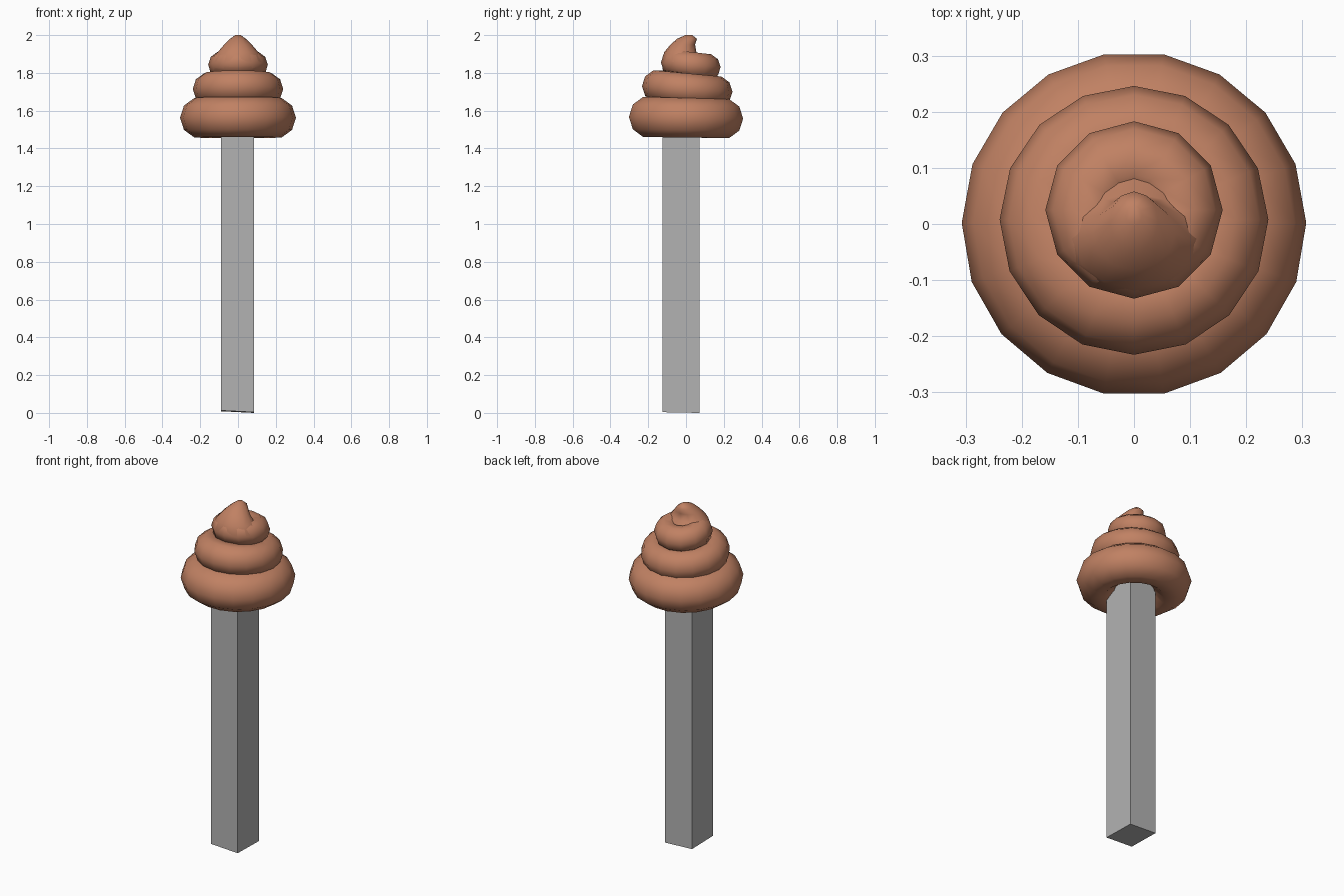
import bpy, bmesh
from math import sin, cos, tau, radians

if "Cube" in bpy.data.objects:
    bpy.data.objects.remove(bpy.data.objects["Cube"])


def material(name, color):
    mat = bpy.data.materials.new(name)
    mat.use_nodes = True
    mat.diffuse_color = (*color, 1)
    mat.node_tree.nodes["Principled BSDF"].inputs["Base Color"].default_value = (*color, 1)
    return mat


brown = material("warm brown", (0.53, 0.22, 0.125))
grey = material("post grey", (0.45, 0.45, 0.45))


def add_object(name, bm, mat, smooth):
    bmesh.ops.recalc_face_normals(bm, faces=bm.faces)
    mesh = bpy.data.meshes.new(name)
    bm.to_mesh(mesh)
    bm.free()
    mesh.materials.append(mat)
    obj = bpy.data.objects.new(name, mesh)
    bpy.context.collection.objects.link(obj)
    if smooth:
        mesh.shade_smooth()
    return obj


def bridge(bm, a, b):
    n = len(a)
    for i in range(n):
        j = (i + 1) % n
        bm.faces.new((a[i], a[j], b[j], b[i]))


def coil(name, cy, radius, front, back, segments, sides=10):
    """Tilted ring; front and back are (height, tube radius)."""
    bm = bmesh.new()
    loops = []
    for i in range(segments):
        t = tau * i / segments
        k = (sin(t) + 1) / 2
        z, r = (f + (b - f) * k for f, b in zip(front, back))
        loop = []
        for j in range(sides):
            a = tau * j / sides
            d = radius + r * cos(a)
            loop.append(bm.verts.new((d * cos(t), cy + d * sin(t), z + r * sin(a))))
        loops.append(loop)
    for i in range(segments):
        bridge(bm, loops[i], loops[(i + 1) % segments])
    return add_object(name, bm, brown, True)


# Stacked swirl, each coil rising toward the front
coil("lower_coil", 0.002, 0.197, (1.567, 0.112), (1.558, 0.108), 18)
coil("middle_coil", 0.008, 0.153, (1.730, 0.088), (1.700, 0.085), 16)
coil("upper_coil", 0.025, 0.086, (1.855, 0.072), (1.830, 0.072), 12)

# Curled tip: oval sections as (height, y centre, x radius, y radius)
sections = [
    (1.80, 0.020, 0.145, 0.140),
    (1.86, 0.000, 0.142, 0.130),
    (1.91, -0.030, 0.107, 0.085),
    (1.95, -0.017, 0.073, 0.065),
    (1.98, 0.005, 0.043, 0.053),
    (2.00, 0.015, 0.014, 0.018),
]
bm = bmesh.new()
loops = [[bm.verts.new((rx * cos(tau * i / 12), cy + ry * sin(tau * i / 12), z))
          for i in range(12)] for z, cy, rx, ry in sections]
for a, b in zip(loops, loops[1:]):
    bridge(bm, a, b)
bm.faces.new(loops[0])
bm.faces.new(loops[-1])
add_object("curled_tip", bm, brown, True)

# Square post with a slightly slanted foot
bm = bmesh.new()
bmesh.ops.create_cube(bm, size=1)
for v in bm.verts:
    x = -0.002 + v.co.x * 0.175
    y = -0.027 + v.co.y * 0.197
    z = 1.55 if v.co.z > 0 else 0.0056 - 0.05 * x - 0.02 * y
    v.co = (x, y, z)
add_object("post", bm, grey, False)
